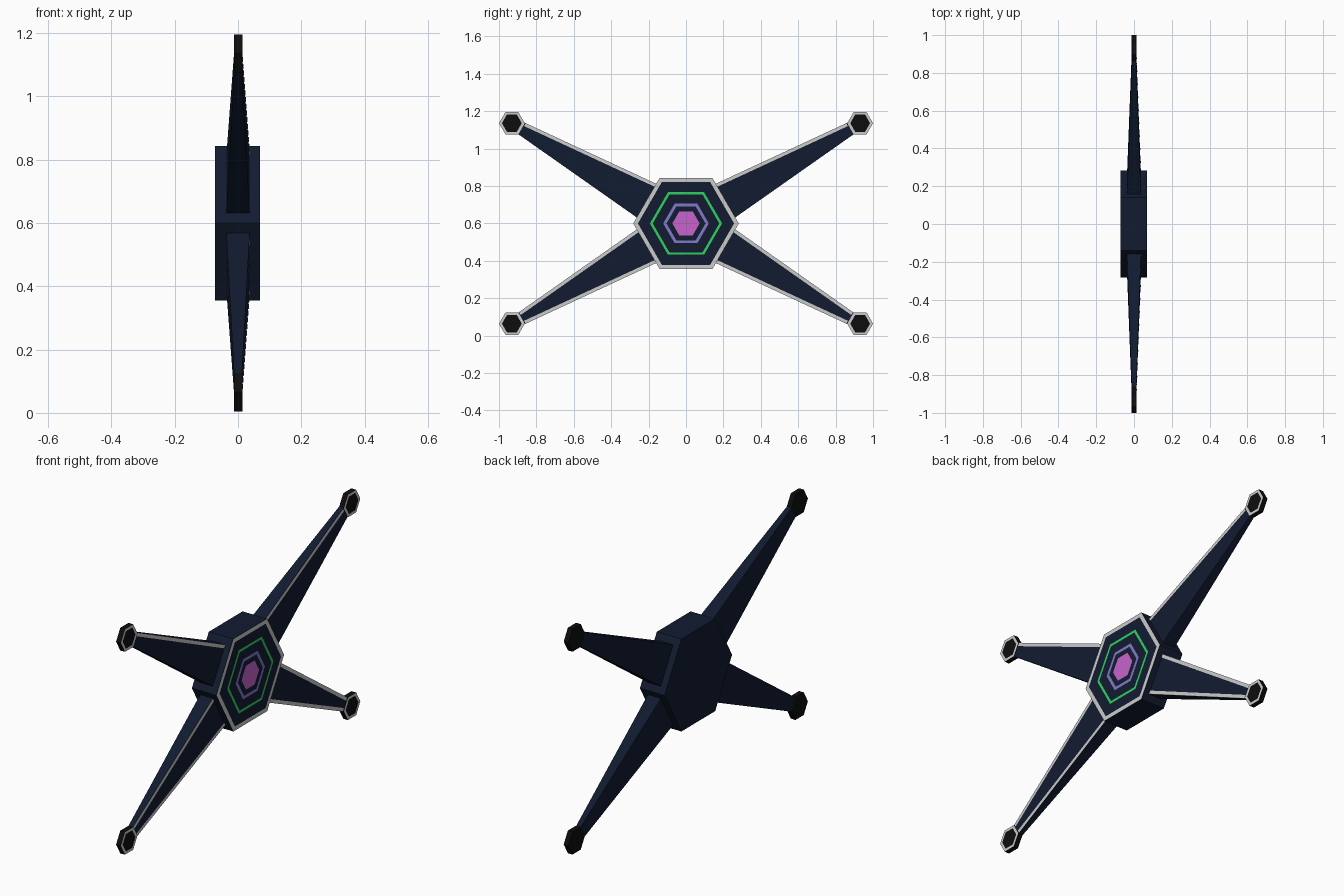
import bpy
from math import sin, cos, pi
from mathutils import Vector

if "Cube" in bpy.data.objects:
    bpy.data.objects.remove(bpy.data.objects["Cube"])

CZ = 0.6          # height of the hub centre
ARM_ANGLE = pi / 6


def material(name, rgb):
    m = bpy.data.materials.new(name)
    m.diffuse_color = (*rgb, 1)
    m.use_nodes = True
    m.node_tree.nodes["Principled BSDF"].inputs["Base Color"].default_value = m.diffuse_color
    return m


NAVY = material("navy", (0.0056, 0.0110, 0.030))
BLACK = material("black", (0.004, 0.004, 0.004))
GREEN = material("green", (0.027, 0.64, 0.12))
VIOLET = material("violet", (0.22, 0.19, 0.58))
PINK = material("pink", (0.58, 0.127, 0.61))


def add(name, verts, faces, mat=None):
    me = bpy.data.meshes.new(name)
    me.from_pydata(verts, [], faces)
    me.update()
    ob = bpy.data.objects.new(name, me)
    bpy.context.collection.objects.link(ob)
    if mat:
        me.materials.append(mat)
    return ob


def hexagon(x, r, cy=0, cz=CZ):
    return [Vector((x, cy + r * cos(i * pi / 3), cz + r * sin(i * pi / 3))) for i in range(6)]


def bands(n, k=6):
    return [(i + j * k, i + (j + 1) * k, (i + 1) % k + (j + 1) * k, (i + 1) % k + j * k)[::-1]
            for j in range(n) for i in range(k)]


def hex_prism(name, x0, x1, r, mat, cy=0, cz=CZ):
    verts = hexagon(x0, r, cy, cz) + hexagon(x1, r, cy, cz)
    return add(name, verts, bands(1) + [range(5, -1, -1), range(6, 12)], mat)


def hex_ring(name, x, r_out, r_in, mat=None, cy=0, cz=CZ):
    # flat hexagonal inlay facing +x
    verts = hexagon(x, r_in, cy, cz) + hexagon(x, r_out, cy, cz)
    return add(name, verts, bands(1), mat)


# Hub with its concentric inlays on the +x face
hex_prism("hub", -0.072, 0.070, 0.282, NAVY)
hex_ring("hub_rim", 0.072, 0.282, 0.257)
hex_ring("green_ring", 0.072, 0.193, 0.178, GREEN)
hex_ring("violet_ring", 0.072, 0.122, 0.104, VIOLET)
add("hub_core", hexagon(0.072, 0.073), [range(6)], PINK)

# Arm taper: (distance from hub, half width, half thickness)
R0, W0, T0 = 0.21, 0.107, 0.038
R1, W1, T1 = 1.03, 0.034, 0.012
TRIM = 0.018


def arm_point(x, r, w, sy, sz):
    y = r * cos(ARM_ANGLE) - w * sin(ARM_ANGLE)
    z = r * sin(ARM_ANGLE) + w * cos(ARM_ANGLE)
    return Vector((x, sy * y, CZ + sz * z))


for sy, side in ((-1, "front"), (1, "back")):
    for sz, level in ((-1, "lower"), (1, "upper")):
        tag = f"{level}_{side}"
        flip = sy * sz < 0

        # Tapered arm
        verts = [arm_point(a * t, r, b * w, sy, sz)
                 for r, w, t in ((R0, W0, T0), (R1, W1, T1))
                 for a, b in ((-1, -1), (1, -1), (1, 1), (-1, 1))]
        faces = bands(1, 4) + [(3, 2, 1, 0), (4, 5, 6, 7)]
        faces = [tuple(f) if flip else tuple(f)[::-1] for f in faces]
        arm = add(f"{tag}_arm", verts, faces, NAVY)

        # Edge trims on the +x face: outer edge always, inner edge on lower arms
        for edge in ((1, -1) if sz < 0 else (1,)):
            r1 = 1.01
            w1 = W0 + (W1 - W0) * (r1 - R0) / (R1 - R0)
            t1 = T0 + (T1 - T0) * (r1 - R0) / (R1 - R0)
            e = 0.0015
            strip = [arm_point(T0 + e, R0, edge * W0, sy, sz),
                     arm_point(T0 + e, R0, edge * (W0 - TRIM), sy, sz),
                     arm_point(t1 + e, r1, edge * (w1 - TRIM), sy, sz),
                     arm_point(t1 + e, r1, edge * w1, sy, sz)]
            order = (0, 1, 2, 3) if sy * sz * edge > 0 else (3, 2, 1, 0)
            add(f"{tag}_trim_{'outer' if edge > 0 else 'inner'}", strip, [order])

        # Hexagonal tip pad with a pale rim
        cy, cz = sy * 0.931, CZ + sz * 0.536
        hex_prism(f"{tag}_tip", -0.0125, 0.0135, 0.069, BLACK, cy, cz)
        hex_ring(f"{tag}_tip_rim", 0.0150, 0.069, 0.053, None, cy, cz)

# Make the closed solids' normals consistent
import bmesh
for ob in bpy.context.collection.objects:
    if ob.name.endswith(("hub", "_arm", "_tip")):
        bm = bmesh.new()
        bm.from_mesh(ob.data)
        bmesh.ops.recalc_face_normals(bm, faces=bm.faces)
        bm.to_mesh(ob.data)
        bm.free()
    elif ob.data.polygons[0].normal.x < 0:
        ob.data.flip_normals()
